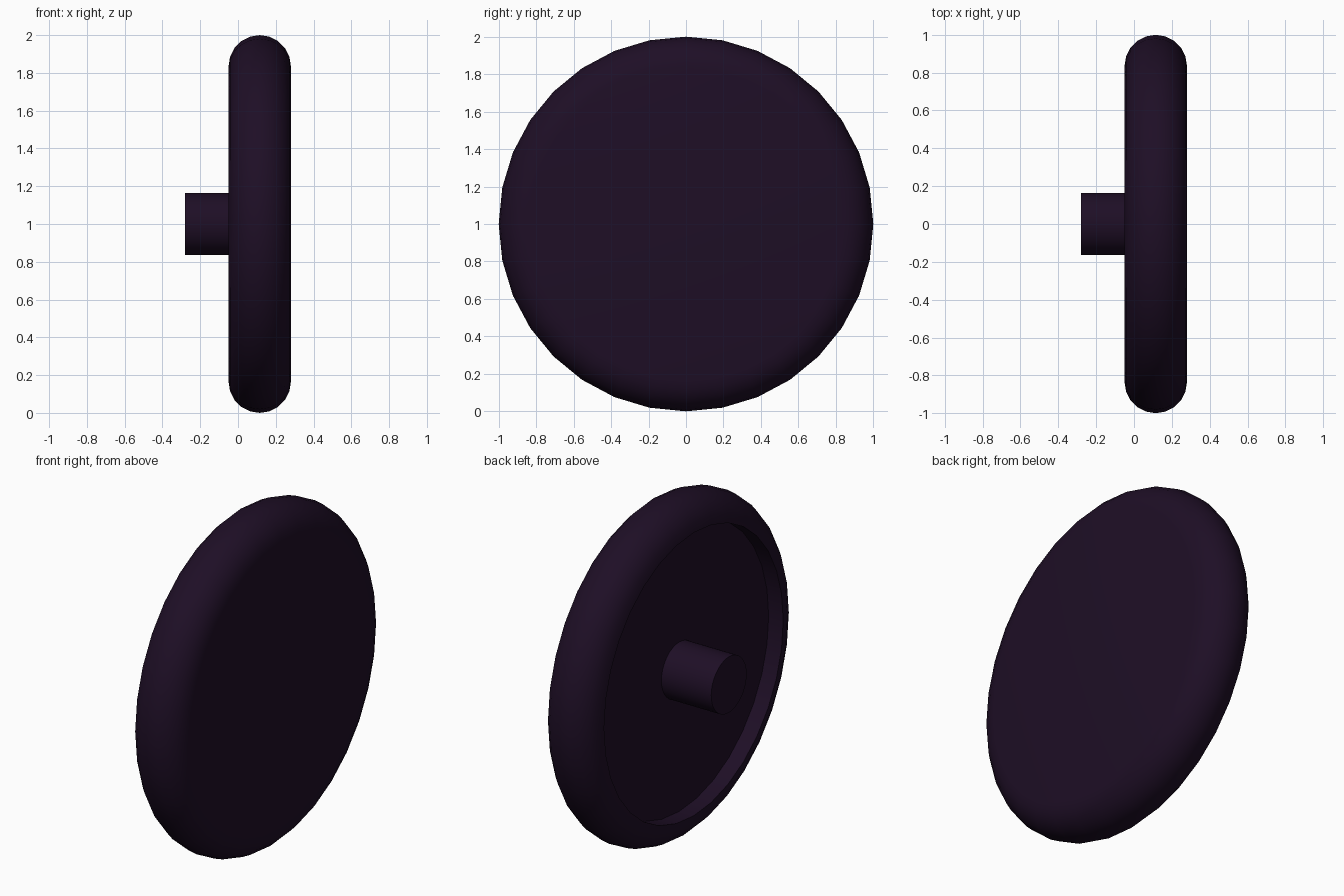
import bpy, bmesh, math
from mathutils import Vector

if "Cube" in bpy.data.objects:
    bpy.data.objects.remove(bpy.data.objects["Cube"])

SEGMENTS = 32
CENTRE = Vector((0, 0, 1))

rubber = bpy.data.materials.new("dark_plum")
rubber.diffuse_color = (0.013, 0.0045, 0.019, 1)
rubber.use_nodes = True
rubber.node_tree.nodes["Principled BSDF"].inputs["Base Color"].default_value = rubber.diffuse_color


def lathe(name, profile):
    """Spin an (x, radius) profile about the wheel axis, which runs along x."""
    bm = bmesh.new()
    verts = [bm.verts.new((x, 0, 1 + r)) for x, r in profile]
    edges = [bm.edges.new(pair) for pair in zip(verts, verts[1:])]
    bmesh.ops.spin(bm, geom=verts + edges, cent=CENTRE, axis=(1, 0, 0),
                   angle=math.tau, steps=SEGMENTS)
    bmesh.ops.remove_doubles(bm, verts=bm.verts, dist=0.0005)
    bmesh.ops.recalc_face_normals(bm, faces=bm.faces)
    mesh = bpy.data.meshes.new(name)
    bm.to_mesh(mesh)
    bm.free()
    mesh.materials.append(rubber)
    obj = bpy.data.objects.new(name, mesh)
    bpy.context.collection.objects.link(obj)
    bpy.ops.object.select_all(action='DESELECT')
    obj.select_set(True)
    bpy.context.view_layer.objects.active = obj
    bpy.ops.object.shade_smooth_by_angle(angle=math.radians(35))
    return obj


# Wheel disc: flat outer face, half-round rim, shallow recess on the axle side
ROUND, MID, STEPS = 0.165, 0.115, 10
rim = [(MID + ROUND * math.cos(math.pi * i / STEPS),
        1 - ROUND + ROUND * math.sin(math.pi * i / STEPS))
       for i in range(STEPS + 1)]
FLOOR = 0.045
lathe("wheel_disc", [(MID + ROUND, 0)] + rim + [(FLOOR, 1 - ROUND), (FLOOR, 0)])

# Axle stub standing out of the recess
lathe("axle", [(FLOOR + 0.02, 0), (FLOOR + 0.02, 0.165), (-0.28, 0.165), (-0.28, 0)])
